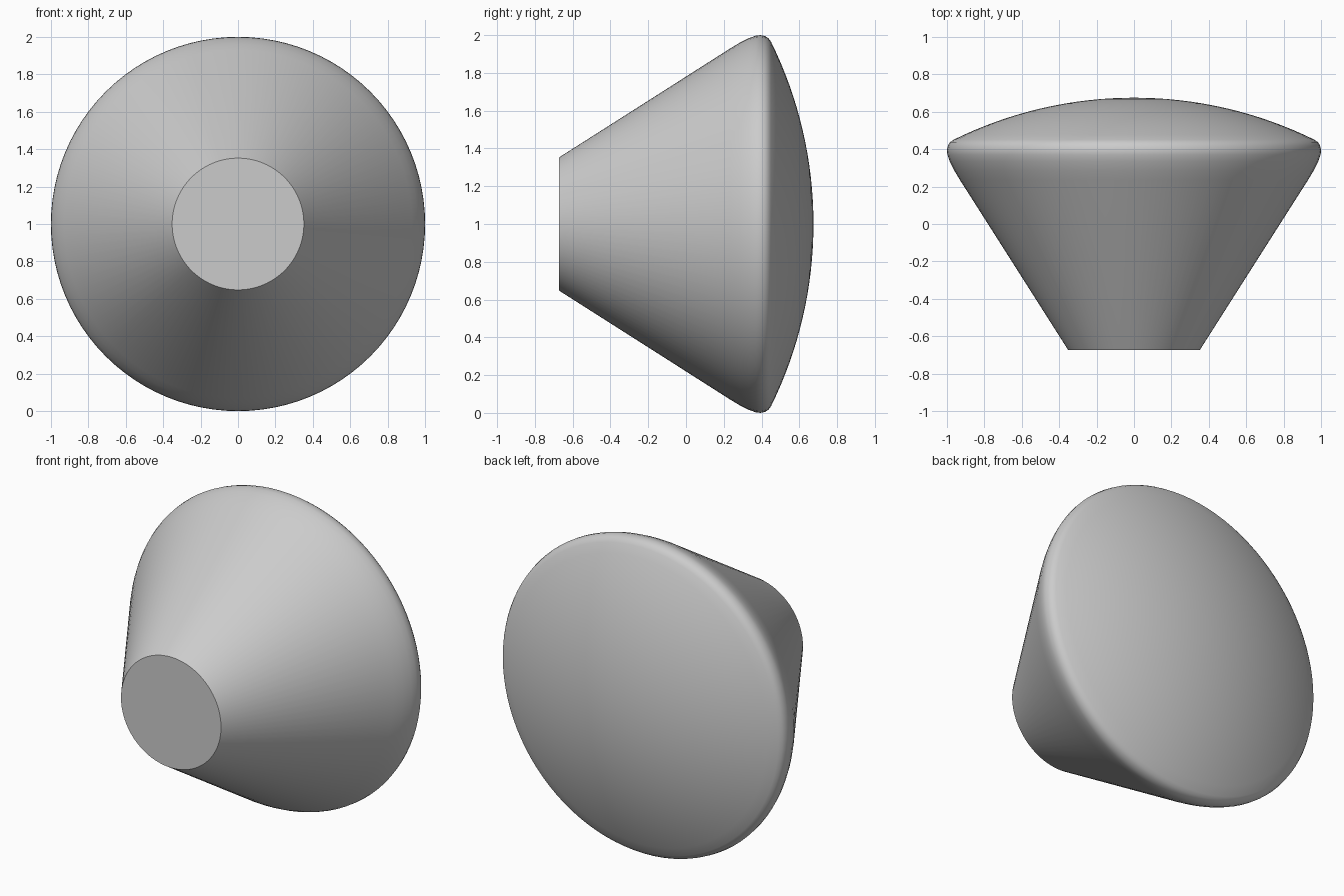
import bpy, bmesh, math
from mathutils import Matrix, Vector

cube = bpy.data.objects.get("Cube")
if cube:
    bpy.data.objects.remove(cube, do_unlink=True)

grey = bpy.data.materials.new("plain grey")
grey.use_nodes = True
colour = (0.6, 0.6, 0.6, 1)
grey.diffuse_color = colour
grey.node_tree.nodes["Principled BSDF"].inputs["Base Color"].default_value = colour

SEGMENTS = 96
AXIS_Z = 1.0

# Flat front, straight cone and rounded rim, as (radius, y)
profile = [(0, -0.673), (0.352, -0.673), (0.93, 0.235), (0.96, 0.285),
           (0.985, 0.335), (0.997, 0.37), (1.0, 0.395), (0.994, 0.42),
           (0.983, 0.437), (0.965, 0.45)]

# Shallow spherical dome across the back
rim_r, rim_y = profile[-1]
rise = 0.675 - rim_y
sphere = (rim_r ** 2 + rise ** 2) / (2 * rise)
edge_angle = math.asin(rim_r / sphere)
STEPS = 16
for i in range(1, STEPS + 1):
    a = edge_angle * (1 - i / STEPS)
    profile.append((sphere * math.sin(a), 0.675 - sphere * (1 - math.cos(a))))

# Revolve the profile around the front-to-back axis
bm = bmesh.new()
verts = [bm.verts.new((r, y, AXIS_Z)) for r, y in profile]
edges = [bm.edges.new(pair) for pair in zip(verts, verts[1:])]
bmesh.ops.spin(bm, geom=verts + edges, cent=(0, 0, AXIS_Z), axis=(0, 1, 0),
               angle=math.tau, steps=SEGMENTS, use_duplicate=False)
bmesh.ops.remove_doubles(bm, verts=bm.verts, dist=0.0005)
bmesh.ops.recalc_face_normals(bm, faces=bm.faces)

mesh = bpy.data.meshes.new("domed_cone")
bm.to_mesh(mesh)
bm.free()
mesh.materials.append(grey)
body = bpy.data.objects.new("domed_cone", mesh)
bpy.context.collection.objects.link(body)

# Smooth sides with a crisp front edge
bpy.ops.object.select_all(action='DESELECT')
body.select_set(True)
bpy.context.view_layer.objects.active = body
bpy.ops.object.shade_smooth_by_angle(angle=math.radians(30))
